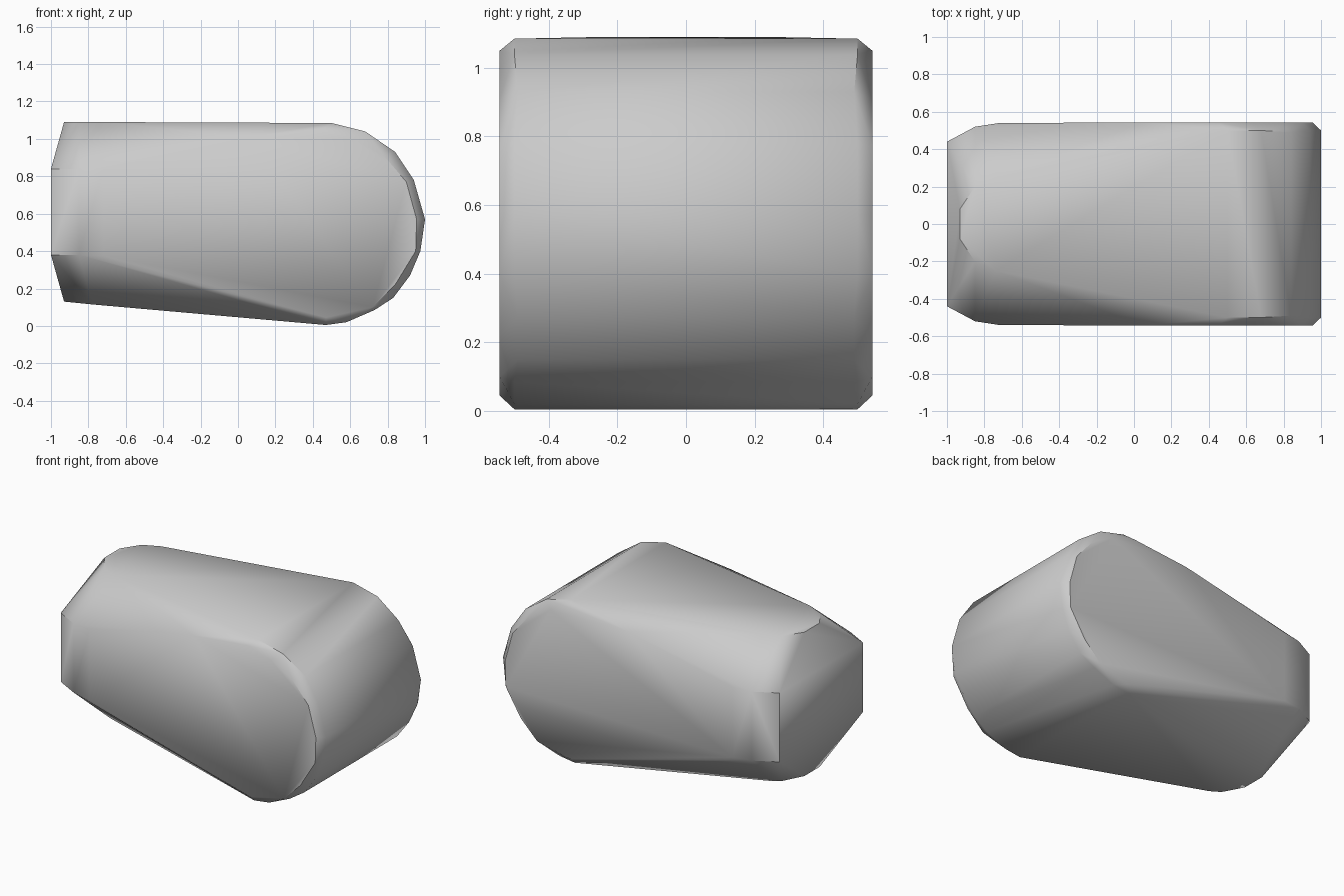
import bpy
import bmesh
import math

cube = bpy.data.objects.get("Cube")
if cube:
    bpy.data.objects.remove(cube, do_unlink=True)

grey = bpy.data.materials.new("plain grey")
grey.use_nodes = True
colour = (0.6, 0.6, 0.6, 1)
grey.diffuse_color = colour
grey.node_tree.nodes["Principled BSDF"].inputs["Base Color"].default_value = colour

# Main outline of the block: x, z, half width
rim = [
    (-0.93, 1.09, 0.08), (-0.85, 1.09, 0.2), (-0.74, 1.09, 0.25),
    (0.5, 1.085, 0.5), (0.68, 1.04, 0.5), (0.84, 0.93, 0.49),
    (0.94, 0.78, 0.5), (1.0, 0.57, 0.5), (0.975, 0.4, 0.5),
    (0.92, 0.27, 0.49), (0.83, 0.15, 0.49), (0.73, 0.085, 0.5),
    (0.58, 0.02, 0.5), (0.47, 0.005, 0.5),
    (-0.78, 0.115, 0.23), (-0.85, 0.122, 0.2), (-0.93, 0.13, 0.08),
]

# Flat cheek on each side, tapering in to the narrow end
cheek = [
    (-1.0, 0.84, 0.44), (-0.85, 0.84, 0.52), (-0.72, 0.845, 0.54),
    (0.05, 1.01, 0.543), (0.45, 1.05, 0.543), (0.62, 1.0, 0.543),
    (0.78, 0.91, 0.543), (0.9, 0.77, 0.543), (0.955, 0.57, 0.543),
    (0.95, 0.4, 0.543), (0.84, 0.22, 0.543), (0.72, 0.1, 0.543),
    (0.47, 0.045, 0.543), (-0.72, 0.375, 0.54),
    (-0.85, 0.38, 0.52), (-1.0, 0.38, 0.44),
]

# Skin both outlines, mirrored across the block, into one solid
bm = bmesh.new()
for x, z, half in rim + cheek:
    for side in (-1, 1):
        bm.verts.new((x, side * half, z))
hull = bmesh.ops.convex_hull(bm, input=bm.verts)
loose = [v for v in bm.verts if not v.link_faces]
bmesh.ops.delete(bm, geom=loose, context='VERTS')
bmesh.ops.dissolve_limit(bm, angle_limit=math.radians(1),
                         verts=bm.verts, edges=bm.edges)
bmesh.ops.recalc_face_normals(bm, faces=bm.faces)

mesh = bpy.data.meshes.new("tapered_block")
bm.to_mesh(mesh)
bm.free()
mesh.materials.append(grey)
block = bpy.data.objects.new("tapered_block", mesh)
bpy.context.collection.objects.link(block)

# Soft shading over the rounded end, crisp at the narrow end
bpy.ops.object.select_all(action='DESELECT')
block.select_set(True)
bpy.context.view_layer.objects.active = block
bpy.ops.object.shade_smooth_by_angle(angle=math.radians(42))
